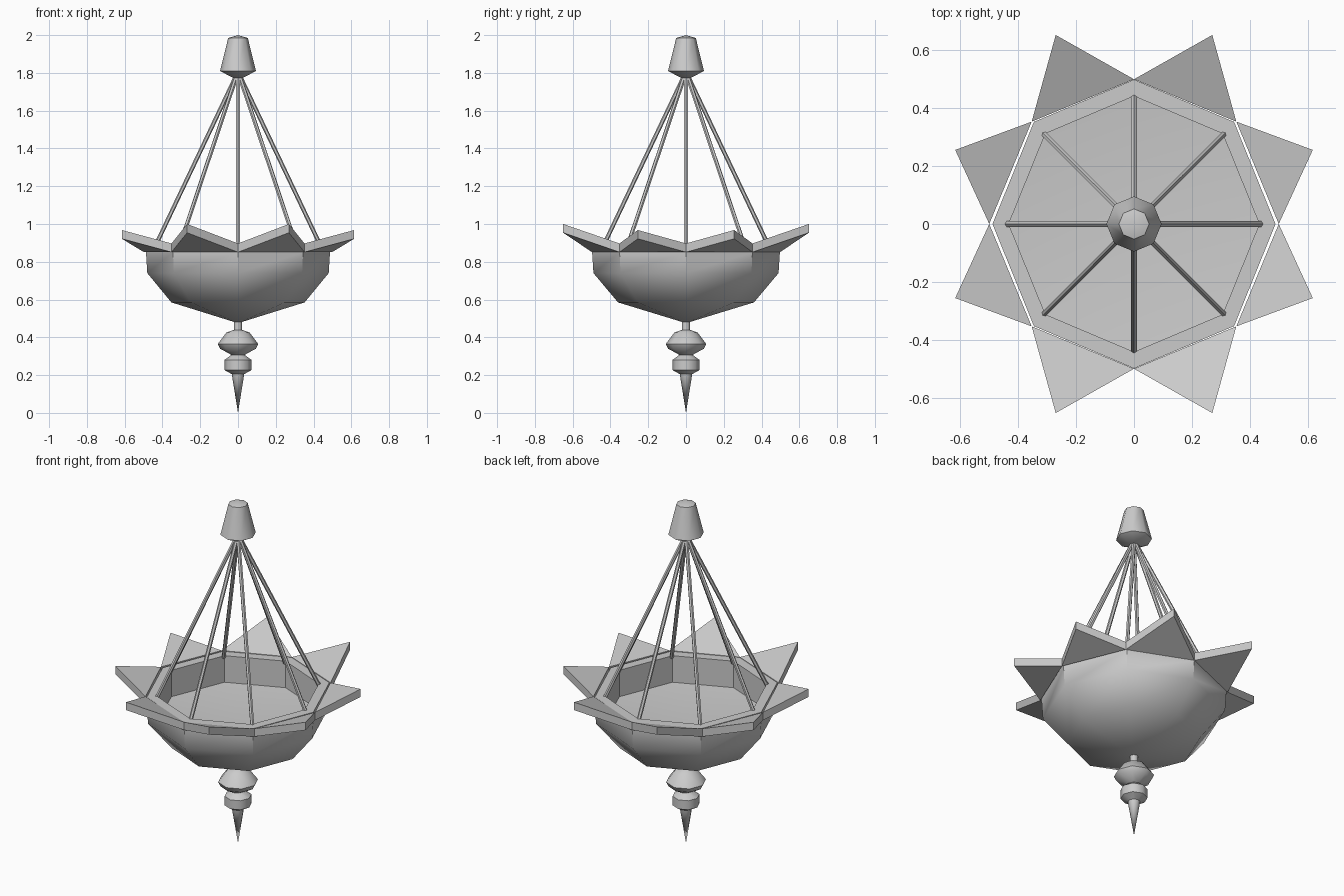
import bpy, bmesh, math
from mathutils import Vector

if "Cube" in bpy.data.objects:
    bpy.data.objects.remove(bpy.data.objects["Cube"])

SIDES = 8


def ring_point(r, z, i, sx=1.0):
    a = 2 * math.pi * i / SIDES
    return Vector((r * math.cos(a) * sx, r * math.sin(a), z))


def finish(name, bm, smooth=None):
    bmesh.ops.recalc_face_normals(bm, faces=bm.faces)
    me = bpy.data.meshes.new(name)
    bm.to_mesh(me)
    bm.free()
    ob = bpy.data.objects.new(name, me)
    bpy.context.collection.objects.link(ob)
    if smooth:
        bpy.ops.object.select_all(action='DESELECT')
        ob.select_set(True)
        bpy.context.view_layer.objects.active = ob
        bpy.ops.object.shade_smooth_by_angle(angle=math.radians(smooth))
    return ob


def lathe(name, profile, smooth, sx=1.0):
    """Revolve (radius, z) points in eight steps; radius 0 makes a pole."""
    bm = bmesh.new()
    rings = []
    for r, z in profile:
        if r == 0:
            rings.append([bm.verts.new((0, 0, z))] * SIDES)
        else:
            rings.append([bm.verts.new(ring_point(r, z, i, sx)) for i in range(SIDES)])
    for a, b in zip(rings, rings[1:]):
        for i in range(SIDES):
            j = (i + 1) % SIDES
            corners = list(dict.fromkeys((a[i], a[j], b[j], b[i])))
            bm.faces.new(corners)
    return finish(name, bm, smooth)


# Bowl: rounded outside, rim, straight inner wall and shallow floor
lathe("bowl", [(0, 0.475), (0.36, 0.585), (0.49, 0.74), (0.497, 0.85), (0.497, 0.895),
               (0.44, 0.895), (0.44, 0.74), (0, 0.70)], 42, 0.98)

# Rim petals: one raised triangular slab on each side of the octagon
THICK = 0.046
bm = bmesh.new()
for i in range(SIDES):
    a = 2 * math.pi * (i + 0.5) / SIDES
    long_petal = abs(math.sin(a)) > 0.7
    r, z = (0.704, 1.0) if long_petal else (0.666, 0.968)
    top = [ring_point(0.498, 0.897, i), Vector((r * math.cos(a), r * math.sin(a), z)),
           ring_point(0.498, 0.897, i + 1)]
    up = [bm.verts.new(p) for p in top]
    low = [bm.verts.new(p - Vector((0, 0, THICK))) for p in top]
    bm.faces.new(up)
    bm.faces.new(low[::-1])
    for k in range(3):
        m = (k + 1) % 3
        bm.faces.new((up[k], low[k], low[m], up[m]))
finish("rim_petals", bm)

# Suspension rods from the cap to the rim corners
bm = bmesh.new()
for i in range(SIDES):
    start, end = ring_point(0.012, 1.78, i), ring_point(0.437, 0.885, i)
    d = end - start
    mat = d.to_track_quat('Z', 'Y').to_matrix().to_4x4()
    mat.translation = (start + end) / 2
    bmesh.ops.create_cone(bm, cap_ends=True, segments=6, radius1=0.011,
                          radius2=0.011, depth=d.length, matrix=mat)
finish("suspension_rods", bm, 40)

# Ceiling cap
lathe("ceiling_cap", [(0, 1.76), (0.095, 1.81), (0.052, 1.985), (0, 2.0)], 50)

# Turned finial under the bowl
lathe("finial", [(0, 0.50), (0.022, 0.49), (0.022, 0.44), (0.062, 0.425), (0.107, 0.365),
                 (0.095, 0.34), (0.035, 0.307), (0.072, 0.28), (0.072, 0.227),
                 (0.033, 0.205), (0, 0)], 50)
